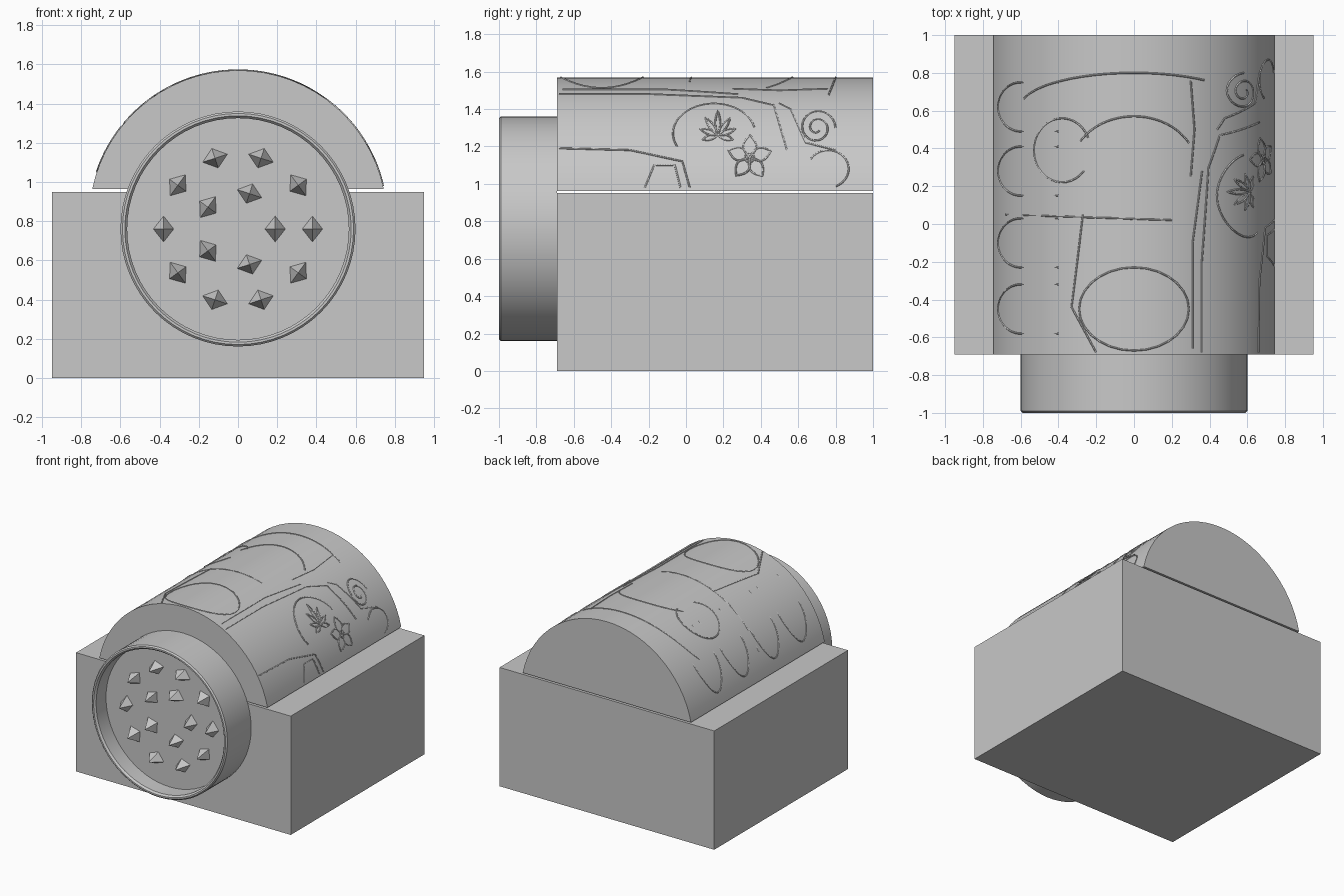
import bpy
import bmesh
from math import sin, cos, pi, sqrt, acos
from mathutils import Matrix, Vector

default = bpy.data.objects.get("Cube")
if default:
    bpy.data.objects.remove(default, do_unlink=True)

grey = bpy.data.materials.new("light grey")
grey.use_nodes = True
grey.diffuse_color = (0.58, 0.58, 0.58, 1)
grey.node_tree.nodes["Principled BSDF"].inputs["Base Color"].default_value = grey.diffuse_color

FRONT, BACK = -0.69, 1.0
R, AXIS_Z, DOME_BASE = 0.76, 0.81, 0.963
CAP_Z = 0.76


def add_object(name, data):
    obj = bpy.data.objects.new(name, data)
    data.materials.append(grey)
    bpy.context.collection.objects.link(obj)
    return obj


def mesh_object(name, bm):
    bmesh.ops.recalc_face_normals(bm, faces=bm.faces)
    mesh = bpy.data.meshes.new(name)
    bm.to_mesh(mesh)
    bm.free()
    return add_object(name, mesh)


def smooth(obj, angle):
    bpy.ops.object.select_all(action="DESELECT")
    obj.select_set(True)
    bpy.context.view_layer.objects.active = obj
    bpy.ops.object.shade_smooth_by_angle(angle=angle)


# Block base
bm = bmesh.new()
bmesh.ops.create_cube(bm, size=1)
bmesh.ops.scale(bm, vec=(1.9, BACK - FRONT, 0.95), verts=bm.verts)
bmesh.ops.translate(bm, vec=(0, (BACK + FRONT) / 2, 0.475), verts=bm.verts)
mesh_object("base_block", bm)

# Domed top: an arc section extruded from front to back
bm = bmesh.new()
limit = acos((DOME_BASE - AXIS_Z) / R)
steps = 30
arc = []
for i in range(steps + 1):
    a = limit * (2 * i / steps - 1)
    arc.append(bm.verts.new((R * sin(a), FRONT, AXIS_Z + R * cos(a))))
face = bm.faces.new(arc)
moved = bmesh.ops.extrude_face_region(bm, geom=[face])["geom"]
bmesh.ops.translate(bm, vec=(0, BACK - FRONT, 0),
                    verts=[v for v in moved if isinstance(v, bmesh.types.BMVert)])
smooth(mesh_object("domed_top", bm), 0.3)

# Round cap with a raised rim and a recessed floor
FLOOR = -0.86
profile = [(0, FRONT), (0.6, FRONT), (0.6, -0.99), (0.59, -1.0), (0.578, -1.0),
           (0.566, -0.985), (0.566, FLOOR), (0, FLOOR)]
bm = bmesh.new()
points = [bm.verts.new((r, y, CAP_Z)) for r, y in profile]
edges = [bm.edges.new(pair) for pair in zip(points, points[1:])]
bmesh.ops.spin(bm, geom=points + edges, cent=(0, 0, CAP_Z), axis=(0, 1, 0),
               angle=2 * pi, steps=64, use_duplicate=False)
bmesh.ops.remove_doubles(bm, verts=bm.verts, dist=0.0005)
smooth(mesh_object("round_cap", bm), 0.5)

# Diamond teeth in an outer and an inner circle
bm = bmesh.new()
for count, radius in ((10, 0.38), (5, 0.19)):
    for i in range(count):
        turn = Matrix.Rotation(-2 * pi * i / count, 4, "Y")
        move = Matrix.Translation((0, FLOOR, CAP_Z))
        ring = [(0.052, 0), (0, 0.066), (-0.052, 0), (0, -0.066)]
        base = [bm.verts.new(move @ turn @ Vector((radius + x, 0, z))) for x, z in ring]
        tip = bm.verts.new(move @ turn @ Vector((radius, -0.1, 0)))
        bm.faces.new(base)
        for k in range(4):
            bm.faces.new((base[k], base[(k + 1) % 4], tip))
mesh_object("diamond_teeth", bm)


# Fine ornament lines laid on the dome
def on_side(y, z):
    return (sqrt(R * R - (z - AXIS_Z) ** 2), y, z)


def on_top(x, y):
    return (x, y, AXIS_Z + sqrt(R * R - x * x))


def ellipse(cx, cy, rx, ry, start=0.0, end=2 * pi, n=28):
    return [(cx + rx * cos(start + (end - start) * i / n),
             cy + ry * sin(start + (end - start) * i / n)) for i in range(n + 1)]


def polyline(points, n=8):
    path = [points[0]]
    for (ax, ay), (bx, by) in zip(points, points[1:]):
        path += [(ax + (bx - ax) * i / n, ay + (by - ay) * i / n) for i in range(1, n + 1)]
    return path


def petal(cx, cy, angle, length, width, n=12):
    path = []
    for side in (1, -1):
        for i in range(n + 1):
            t = i / n if side == 1 else 1 - i / n
            u, v = length * t, side * width * sin(pi * t)
            path.append((cx + u * cos(angle) - v * sin(angle),
                         cy + u * sin(angle) + v * cos(angle)))
    return path


def ornament(name, paths, place):
    curve = bpy.data.curves.new(name, "CURVE")
    curve.dimensions = "3D"
    curve.bevel_depth = 0.005
    curve.bevel_resolution = 0
    for path in paths:
        spline = curve.splines.new("POLY")
        spline.points.add(len(path) - 1)
        for point, uv in zip(spline.points, path):
            point.co = (*place(*uv), 1)
    return add_object(name, curve)


# Left side: leaf, flower, scroll and border
leaf = [petal(0.17, 1.26, pi / 2 + k * 0.62, 0.13 - abs(k) * 0.015, 0.013)
        for k in range(-3, 4)]
ornament("leaf_ornament", leaf + [ellipse(0.15, 1.27, 0.22, 0.16, 0.2, 3.6)], on_side)
flower = [petal(0.34, 1.14, k * 2 * pi / 5 + 0.3, 0.12, 0.035) for k in range(5)]
ornament("flower_ornament", flower + [ellipse(0.34, 1.14, 0.025, 0.025, n=12)], on_side)
scroll = [(0.7 + (0.1 - 0.0017 * i) * cos(i * 0.25), 1.3 + (0.1 - 0.0017 * i) * sin(i * 0.25))
          for i in range(48)]
ornament("scroll_ornament", [scroll, polyline([(0.5, 1.43), (0.56, 1.4), (0.64, 1.22),
                                               (0.8, 1.18)])], on_side)
border = [polyline([(-0.68, 1.48), (-0.2, 1.48), (0.3, 1.46), (0.47, 1.42), (0.54, 1.18)]),
          polyline([(-0.68, 1.19), (-0.3, 1.18), (-0.02, 1.12), (0.02, 0.98)]),
          ellipse(0.76, 1.08, 0.11, 0.1, -1.2, 2.6),
          polyline([(-0.22, 0.98), (-0.17, 1.1), (-0.06, 1.1), (-0.03, 0.98)])]
ornament("side_border", border, on_side)

# Crown: oval, panel lines and sweeping arcs
crown = [ellipse(0, -0.45, 0.29, 0.22),
         ellipse(0, 0.62, 0.6, 0.18, 0.9, 2.9),
         ellipse(-0.38, 0.39, 0.15, 0.17, 0.4, 5.6),
         ellipse(0, 0.3, 0.33, 0.27, 0.5, 2.6),
         polyline([(0.3, 0.76), (0.32, 0.5), (0.3, 0.25)]),
         polyline([(0.36, 0.28), (0.31, -0.1), (0.31, -0.66)]),
         polyline([(-0.27, 0.05), (-0.3, -0.2), (-0.33, -0.44), (-0.2, -0.68)]),
         polyline([(-0.68, 0.05), (0.2, 0.02)])]
ornament("crown_ornament", crown, on_top)

# Right side: a row of round-ended loops
loops = []
for y in (-0.45, -0.1, 0.28, 0.62):
    loops.append([(-0.4, y + 0.13)] + ellipse(-0.6, y, 0.12, 0.13, pi / 2, 3 * pi / 2)
                 + [(-0.4, y - 0.13)])
ornament("loop_ornament", loops, on_top)
